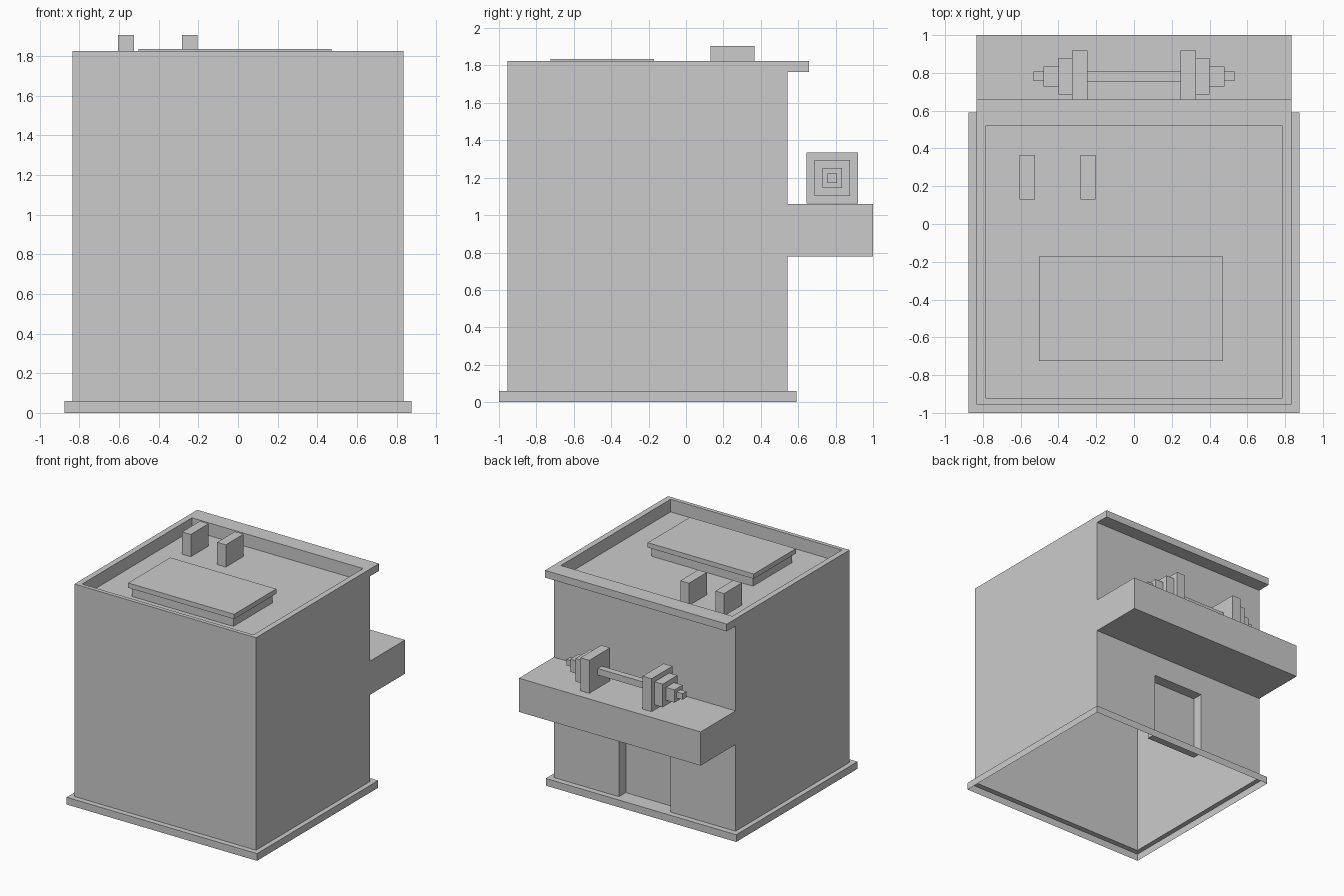
import bpy, bmesh

if "Cube" in bpy.data.objects:
    bpy.data.objects.remove(bpy.data.objects["Cube"])


def finish(name, bm):
    bmesh.ops.remove_doubles(bm, verts=bm.verts[:], dist=0.0005)
    bmesh.ops.recalc_face_normals(bm, faces=bm.faces[:])
    mesh = bpy.data.meshes.new(name)
    bm.to_mesh(mesh)
    bm.free()
    ob = bpy.data.objects.new(name, mesh)
    bpy.context.collection.objects.link(ob)
    return ob


def add_face(bm, pts):
    return bm.faces.new([bm.verts.new(p) for p in pts])


def bridge(bm, rings, start_cap=False, end_cap=False):
    """Join a chain of four-cornered rings with quads, skipping empty ones."""
    for a, b in zip(rings, rings[1:]):
        for i in range(4):
            j = (i + 1) % 4
            f = add_face(bm, (a[i], a[j], b[j], b[i]))
            if f.calc_area() < 1e-6:
                bm.faces.remove(f)
    if start_cap:
        add_face(bm, rings[0])
    if end_cap:
        add_face(bm, rings[-1])


def flat_ring(hx, y0, y1, z):
    return [(-hx, y0, z), (hx, y0, z), (hx, y1, z), (-hx, y1, z)]


def wall_ring(hx, y, z0, z1):
    return [(-hx, y, z0), (hx, y, z0), (hx, y, z1), (-hx, y, z1)]


def box(name, x0, x1, y0, y1, z0, z1):
    bm = bmesh.new()
    rings = [[(x0, y0, z), (x1, y0, z), (x1, y1, z), (x0, y1, z)] for z in (z0, z1)]
    bridge(bm, rings, True, True)
    return finish(name, bm)


# Building shell: side profile with balcony and roof overhang, open underneath
W, FRONT, BACK = 0.835, -0.955, 0.542
BASE, ROOF, FLOOR = 0.06, 1.825, 1.72
profile = [(FRONT, BASE), (FRONT, ROOF), (0.658, ROOF), (0.658, 1.765), (BACK, 1.765),
           (BACK, 1.06), (1.0, 1.06), (1.0, 0.78), (BACK, 0.78), (BACK, BASE)]
bm = bmesh.new()
for x in (-W, W):
    add_face(bm, [(x, y, z) for y, z in profile])
for i, ((y0, z0), (y1, z1)) in enumerate(zip(profile, profile[1:])):
    if i not in (1, 8):  # roof and door wall are built separately
        add_face(bm, [(-W, y0, z0), (W, y0, z0), (W, y1, z1), (-W, y1, z1)])
# Sunken roof behind a rim
bridge(bm, [flat_ring(W, FRONT, 0.658, ROOF), flat_ring(0.787, -0.922, 0.518, ROOF),
            flat_ring(0.787, -0.922, 0.518, FLOOR)], end_cap=True)
# Recessed doorway
bridge(bm, [wall_ring(W, BACK, BASE, 0.78), wall_ring(0.237, BACK, BASE, 0.595),
            wall_ring(0.237, BACK - 0.09, BASE, 0.595)], end_cap=True)
# Base skirt
bridge(bm, [flat_ring(W, FRONT, BACK, BASE), flat_ring(0.875, -1.0, 0.59, BASE),
            flat_ring(0.875, -1.0, 0.59, 0.0)])
finish("building", bm)

# Raised roof hatch
box("hatch_base", -0.48, 0.45, -0.703, -0.193, FLOOR, 1.795)
box("hatch_lid", -0.502, 0.472, -0.725, -0.172, 1.795, 1.835)

# Roof vents
for i, x in enumerate((-0.565, -0.243)):
    box(f"roof_vent_{i + 1}", x - 0.04, x + 0.04, 0.13, 0.365, FLOOR, 1.905)

# Square-section barbell on the balcony: (x, half size) steps for one side
CY, CZ = 0.782, 1.198
half = [(0.245, 0.027), (0.245, 0.137), (0.327, 0.137), (0.327, 0.096), (0.401, 0.096),
        (0.401, 0.053), (0.479, 0.053), (0.479, 0.025), (0.533, 0.025)]
steps = [(-x, h) for x, h in reversed(half)] + half
bm = bmesh.new()
bridge(bm, [[(x, CY - h, CZ - h), (x, CY + h, CZ - h), (x, CY + h, CZ + h), (x, CY - h, CZ + h)]
            for x, h in steps], True, True)
finish("barbell", bm)
